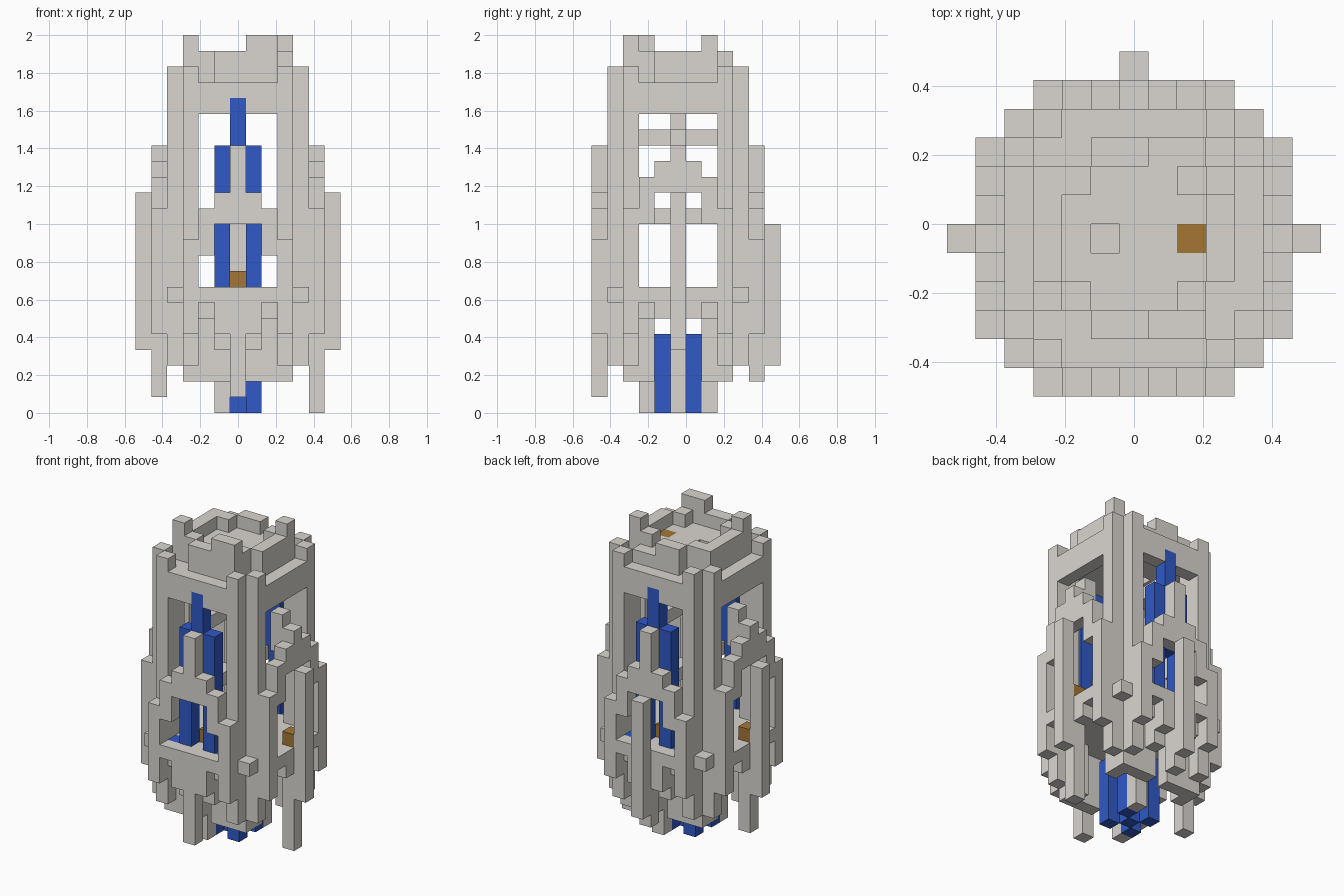
import bpy
import bmesh

if "Cube" in bpy.data.objects:
    bpy.data.objects.remove(bpy.data.objects["Cube"], do_unlink=True)

UNIT = 1 / 12
cells = {}          # (column, row, level) -> part name


def make_material(name, colour):
    mat = bpy.data.materials.new(name)
    mat.use_nodes = True
    mat.diffuse_color = colour
    mat.node_tree.nodes["Principled BSDF"].inputs["Base Color"].default_value = colour
    return mat


STONE = make_material("pale stone", (0.70, 0.67, 0.63, 1))
BLUE = make_material("deep blue", (0.03, 0.1, 0.57, 1))
BROWN = make_material("warm brown", (0.37, 0.18, 0.035, 1))


def fill(part, xs, ys, low, high):
    """Fill a block; xs and ys are inclusive ranges, low to high are heights."""
    for x in range(xs[0], xs[1] + 1):
        for y in range(ys[0], ys[1] + 1):
            for z in range(low, high):
                cells[x, y, z] = part


def post(part, x, y, low, high):
    fill(part, (x, x), (y, y), low, high)


def mirrored(part, x, y, low, high):
    """Repeat a post in all four quadrants."""
    for sx in (-1, 1):
        for sy in (-1, 1):
            post(part, x * sx, y * sy, low, high)


def clear(x, y, low, high):
    for z in range(low, high):
        cells.pop((x, y, z), None)


# Floor slab and roof slab
fill("floor", (-4, 4), (-3, 3), 6, 8)
fill("floor", (-3, 3), (-4, 4), 6, 8)
fill("roof", (-3, 3), (-3, 3), 20, 22)
for x in (-3, 3):
    for y in (-3, 3):
        clear(x, y, 21, 22)

# Lintels over the four tall windows
for s in (-1, 1):
    fill("lintels", (-3, 3), (4 * s, 4 * s), 19, 21)
    fill("lintels", (4 * s, 4 * s), (-3, 3), 19, 21)

# Corner columns and the small corner blocks
mirrored("corner_columns", 3, 3, 2, 21)
mirrored("corner_columns", 3, 4, 3, 22)
mirrored("corner_columns", 4, 3, 3, 22)
mirrored("corner_blocks", 4, 4, 7, 8)

# Hanging stones below the floor
for x, y in ((2, 3), (1, 3), (3, 2)):
    mirrored("hanging_stones", x, y, 2, 6)
mirrored("hanging_stones", 1, 4, 4, 6)

# Stepped gables with an arched opening: offset, bottom, sill, arch, top
for offset, bottom, sill, arch, top in ((3, 5, 8, 8, 11), (2, 7, 8, 10, 13),
                                        (1, 5, 8, 12, 14)):
    mirrored("front_and_back_gables", offset, 5, bottom, sill)
    mirrored("front_and_back_gables", offset, 5, arch, top)
for offset, bottom, sill, arch, top in ((3, 5, 8, 8, 13), (2, 7, 8, 12, 15),
                                        (1, 6, 8, 14, 16)):
    mirrored("side_gables", 5, offset, bottom, sill)
    mirrored("side_gables", 5, offset, arch, top)

# Gable peaks and the long legs under them
for x, y, foot, arch in ((0, -5, 1, 12), (0, 5, 2, 12), (5, 0, 0, 14), (-5, 0, 1, 14)):
    post("long_legs", x, y, foot, 8)
    post("gable_peaks", x, y, arch, 17)
mirrored("gable_peaks", 4, 0, 15, 18)

# Outer buttresses
post("right_buttress", -6, 0, 4, 14)
post("left_buttress", 6, 0, 4, 14)
post("back_buttress", 0, 6, 3, 12)

# Inner column and cross beams
post("inner_column", 0, 0, 5, 20)
for level in (12, 17):
    fill("cross_beams", (0, 0), (-3, 3), level, level + 1)

# Parapet: broken ring, inner corner stones and merlons
fill("parapet", (-1, 2), (-3, -3), 21, 23)
fill("parapet", (-1, 0), (3, 3), 21, 23)
fill("parapet", (3, 3), (-1, 2), 21, 23)
fill("parapet", (-3, -3), (-2, 2), 21, 23)
mirrored("parapet", 2, 2, 21, 23)
for x, y in ((1, -3), (2, -3), (-3, -2), (3, 2)):
    post("merlons", x, y, 23, 24)
for x, y in ((-2, -3), (3, -2), (-2, 3)):
    clear(x, y, 21, 23)
clear(-1, 0, 20, 22)

# Blue panes in the front and back windows
mirrored("blue_panes", 1, 4, 8, 17)
mirrored("blue_panes", 0, 4, 12, 20)
mirrored("blue_sills", 2, 4, 7, 8)

# Blue base of five posts set corner to corner, with two stone feet
post("blue_base", 0, 0, 0, 5)
mirrored("blue_base", 1, 1, 0, 5)
post("stone_feet", -1, -2, 0, 6)
post("stone_feet", 1, 2, 0, 6)

# Brown blocks
mirrored("brown_blocks", 0, 3, 8, 9)
mirrored("brown_blocks", 5, 0, 8, 9)
post("brown_hatch", 2, 0, 21, 22)


# Turn the filled cells of each part into a mesh of its outer faces
def build(part):
    bm = bmesh.new()
    corners = {}

    def corner(c):
        if c not in corners:
            place = ((c[0] - 0.5) * UNIT, (c[1] - 1) * UNIT, c[2] * UNIT)
            corners[c] = bm.verts.new(place)
        return corners[c]

    for cell, owner in cells.items():
        if owner != part:
            continue
        for axis in range(3):
            u, v = (axis + 1) % 3, (axis + 2) % 3
            for side in (0, 1):
                near = list(cell)
                near[axis] += 2 * side - 1
                if tuple(near) in cells:
                    continue
                loop = []
                for du, dv in ((0, 0), (1, 0), (1, 1), (0, 1)):
                    c = list(cell)
                    c[axis] += side
                    c[u] += du
                    c[v] += dv
                    loop.append(corner(tuple(c)))
                bm.faces.new(loop if side else loop[::-1])
    mesh = bpy.data.meshes.new(part)
    bmesh.ops.dissolve_limit(bm, angle_limit=0.01, verts=bm.verts, edges=bm.edges)
    bm.to_mesh(mesh)
    bm.free()
    mesh.materials.append(BLUE if "blue" in part else BROWN if "brown" in part else STONE)
    bpy.context.collection.objects.link(bpy.data.objects.new(part, mesh))


for part in sorted(set(cells.values())):
    build(part)
